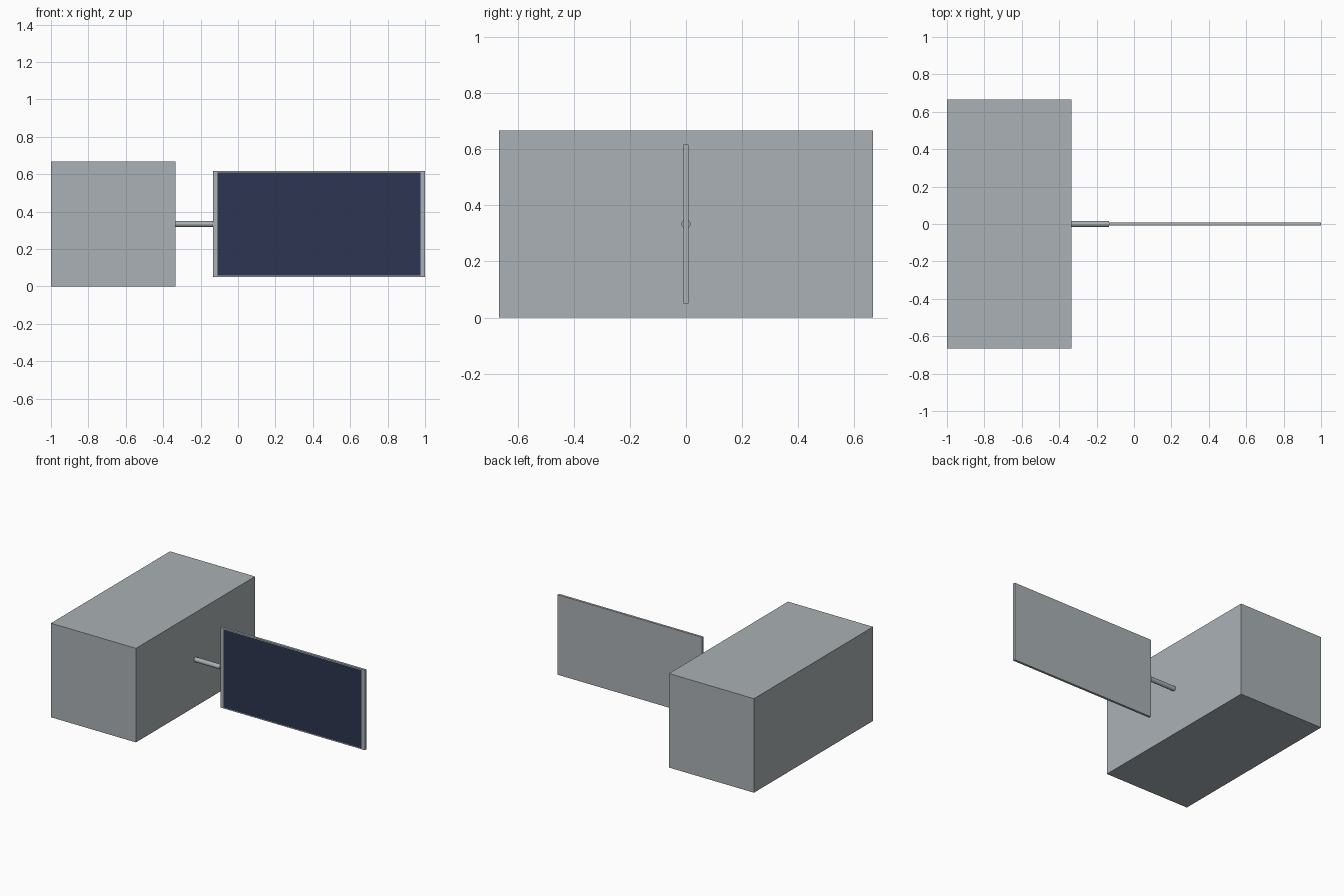
import bpy, bmesh
from math import pi
from mathutils import Matrix

cube = bpy.data.objects.get("Cube")
if cube:
    bpy.data.objects.remove(cube, do_unlink=True)


def material(name, rgb):
    m = bpy.data.materials.new(name)
    m.use_nodes = True
    m.diffuse_color = (*rgb, 1)
    m.node_tree.nodes["Principled BSDF"].inputs["Base Color"].default_value = (*rgb, 1)
    return m


grey = material("metal grey", (0.40, 0.44, 0.46))
navy = material("cell navy", (0.026, 0.035, 0.082))


def finish(name, bm, *mats):
    mesh = bpy.data.meshes.new(name)
    bm.to_mesh(mesh)
    bm.free()
    for m in mats:
        mesh.materials.append(m)
    ob = bpy.data.objects.new(name, mesh)
    bpy.context.collection.objects.link(ob)
    return ob


def box(size, centre):
    bm = bmesh.new()
    mat = Matrix.Translation(centre) @ Matrix.Diagonal((*size, 1))
    bmesh.ops.create_cube(bm, size=1, matrix=mat)
    return bm


MID = 1 / 3

# Main body
finish("body", box((2 * MID, 4 * MID, 2 * MID), (-2 * MID, 0, MID)), grey)

# Connecting rod, lying along x
bm = bmesh.new()
bmesh.ops.create_cone(bm, cap_ends=True, segments=12, radius1=0.0167, radius2=0.0167, depth=0.2,
                      matrix=Matrix.Translation((-0.233, 0, MID)) @ Matrix.Rotation(pi / 2, 4, "Y"))
finish("panel_rod", bm, grey)

# Panel, with the cell area inset in its front face
bm = box((1.133, 0.0167, 0.567), (0.4335, 0, MID))
bm.normal_update()
front = min(bm.faces, key=lambda f: f.normal.y)
bmesh.ops.inset_individual(bm, faces=[front], thickness=0.01)
front.material_index = 1
for v in front.verts:
    v.co.x += 0.0167 if v.co.x < 0.4335 else -0.0167
finish("solar_panel", bm, grey, navy)
